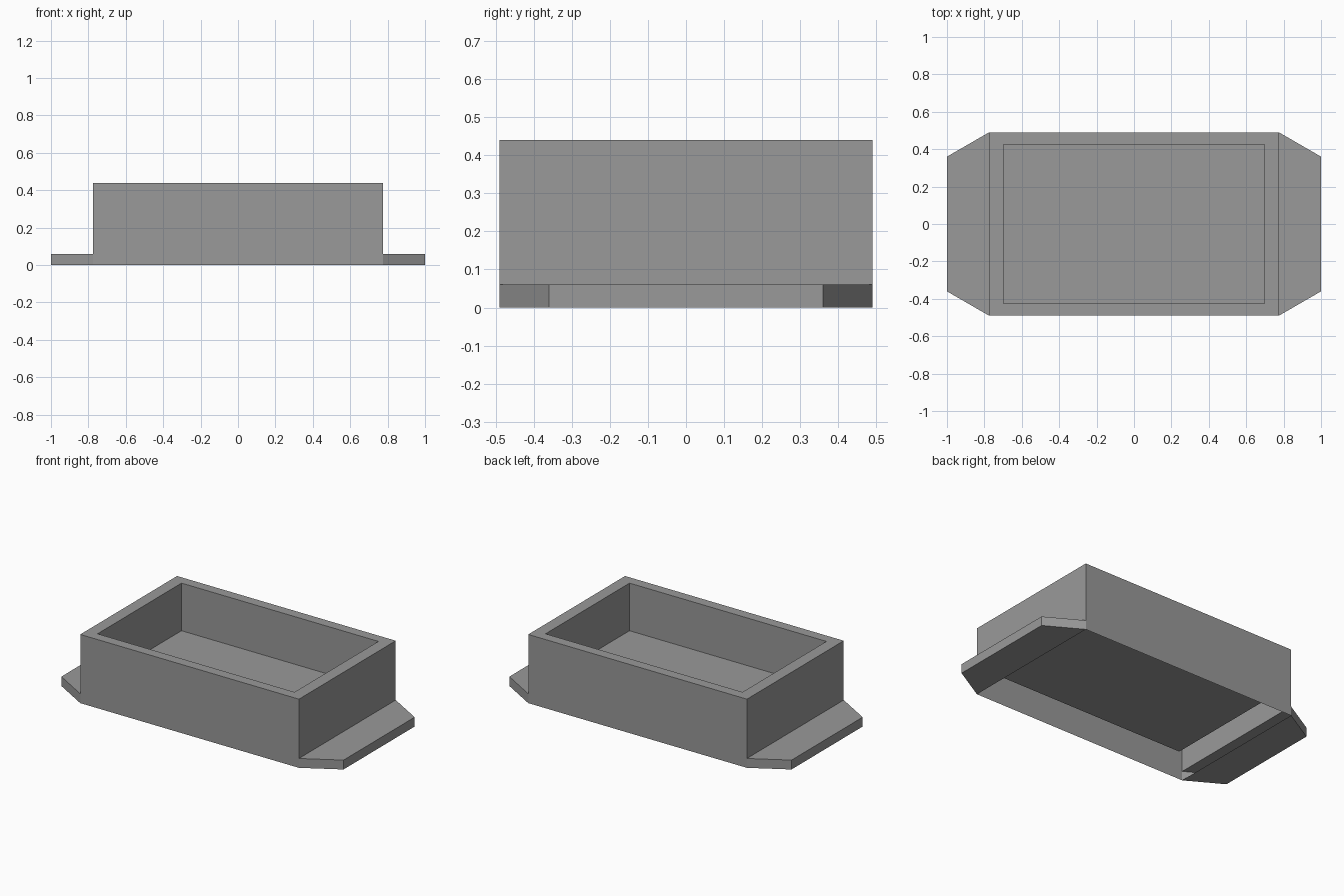
import bpy
import bmesh

cube = bpy.data.objects.get("Cube")
if cube:
    bpy.data.objects.remove(cube, do_unlink=True)

# Main dimensions
HALF_X, HALF_Y = 0.775, 0.49
INNER_X, INNER_Y = 0.698, 0.425
HEIGHT, FLOOR, TAB = 0.44, 0.135, 0.06
TIP_Y = 0.36

grey = bpy.data.materials.new("plain_grey")
grey.use_nodes = True
colour = (0.32, 0.32, 0.32, 1)
grey.diffuse_color = colour
grey.node_tree.nodes["Principled BSDF"].inputs["Base Color"].default_value = colour


def rectangle(x, y, z):
    return [(-x, -y, z), (x, -y, z), (x, y, z), (-x, y, z)]


def bridge(a, b):
    """Quads joining two matching closed loops."""
    n = len(a)
    return [[a[i], a[(i + 1) % n], b[(i + 1) % n], b[i]] for i in range(n)]


def build(name, faces):
    bm = bmesh.new()
    for points in faces:
        bm.faces.new([bm.verts.new(p) for p in points])
    bmesh.ops.remove_doubles(bm, verts=bm.verts, dist=0.0001)
    mesh = bpy.data.meshes.new(name)
    bm.to_mesh(mesh)
    bm.free()
    mesh.materials.append(grey)
    obj = bpy.data.objects.new(name, mesh)
    bpy.context.scene.collection.objects.link(obj)


# Hollow tray: thin outer skin, flat rim and sunken compartment, open below
base = rectangle(HALF_X, HALF_Y, 0)
shoulder = rectangle(HALF_X, HALF_Y, TAB)
rim_outer = rectangle(HALF_X, HALF_Y, HEIGHT)
rim_inner = rectangle(INNER_X, INNER_Y, HEIGHT)
floor = rectangle(INNER_X, INNER_Y, FLOOR)
long_walls = bridge(base, rim_outer)[0::2]
end_walls = bridge(shoulder, rim_outer)[1::2]
build("tray", long_walls + end_walls + bridge(rim_outer, rim_inner)
      + bridge(rim_inner, floor) + [floor])

# Tapered mounting tabs, hollow and open toward the tray
for name, side in (("left_tab", 1), ("right_tab", -1)):
    outline = [(HALF_X, -HALF_Y), (1, -TIP_Y), (1, TIP_Y), (HALF_X, HALF_Y)]
    bottom = [(side * x, side * y, 0) for x, y in outline]
    top = [(x, y, TAB) for x, y, _ in bottom]
    build(name, bridge(bottom, top)[:3] + [top, bottom[::-1]])
